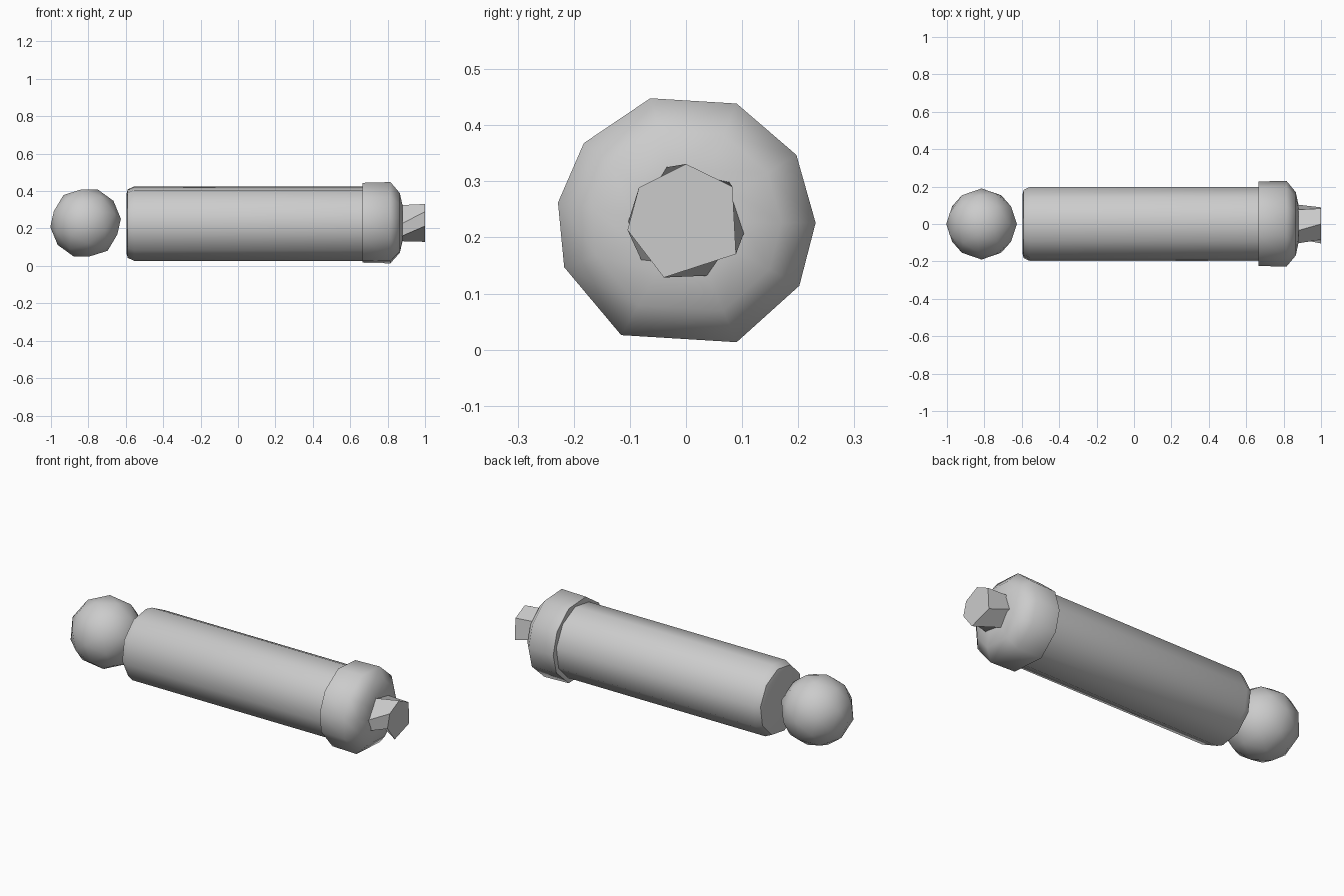
import bpy, bmesh, math
from mathutils import Matrix

if "Cube" in bpy.data.objects:
    bpy.data.objects.remove(bpy.data.objects["Cube"])

AXIS_Z = 0.226
grey = bpy.data.materials.new("light grey")
grey.diffuse_color = (0.6, 0.6, 0.6, 1)
grey.use_nodes = True
grey.node_tree.nodes["Principled BSDF"].inputs["Base Color"].default_value = grey.diffuse_color


def finish(bm, name, angle):
    bmesh.ops.recalc_face_normals(bm, faces=bm.faces[:])
    mesh = bpy.data.meshes.new(name)
    bm.to_mesh(mesh)
    bm.free()
    mesh.materials.append(grey)
    obj = bpy.data.objects.new(name, mesh)
    bpy.context.collection.objects.link(obj)
    bpy.ops.object.select_all(action='DESELECT')
    obj.select_set(True)
    bpy.context.view_layer.objects.active = obj
    bpy.ops.object.shade_smooth_by_angle(angle=math.radians(angle))
    return obj


def loft(name, rings, angle):
    """Skin rings of (x, radius, angles in degrees) along the x axis."""
    bm = bmesh.new()
    loops = [[bm.verts.new((x, r * math.cos(math.radians(a)),
                            AXIS_Z + r * math.sin(math.radians(a)))) for a in angles]
             for x, r, angles in rings]
    for a, b in zip(loops, loops[1:]):
        for i in range(len(a)):
            j = (i + 1) % len(a)
            bm.faces.new((a[i], a[j], b[j], b[i]))
    bm.faces.new(loops[0])
    bm.faces.new(loops[-1])
    return finish(bm, name, angle)


# Long barrel with a chamfered end
sides = [9 + 36 * i for i in range(10)]
loft("barrel", [(-0.595, 0.165, sides), (-0.59, 0.185, sides), (-0.555, 0.201, sides),
                (0.70, 0.201, sides)], 50)

# Collar with uneven sides and a domed front
rim = [0, 31.6, 67, 106, 142, 171, 200, 240, 293, 331]
loft("collar", [(0.665, 0.227, rim), (0.815, 0.231, rim), (0.865, 0.17, rim),
                (0.88, 0.10, rim)], 62)

# Twisted hexagonal stub
loft("stub", [(0.86, 0.106, [112, 44, -7, -62, -136, -176]),
              (1.0, 0.105, [90, 38, -32, -112, -173, -217])], 25)

# Faceted ball at the other end
bm = bmesh.new()
bmesh.ops.create_icosphere(bm, subdivisions=2, radius=0.19,
                           matrix=Matrix.Translation((-0.815, 0, 0.23))
                           @ Matrix.Rotation(math.radians(20), 4, 'Y'))
finish(bm, "ball", 60)
